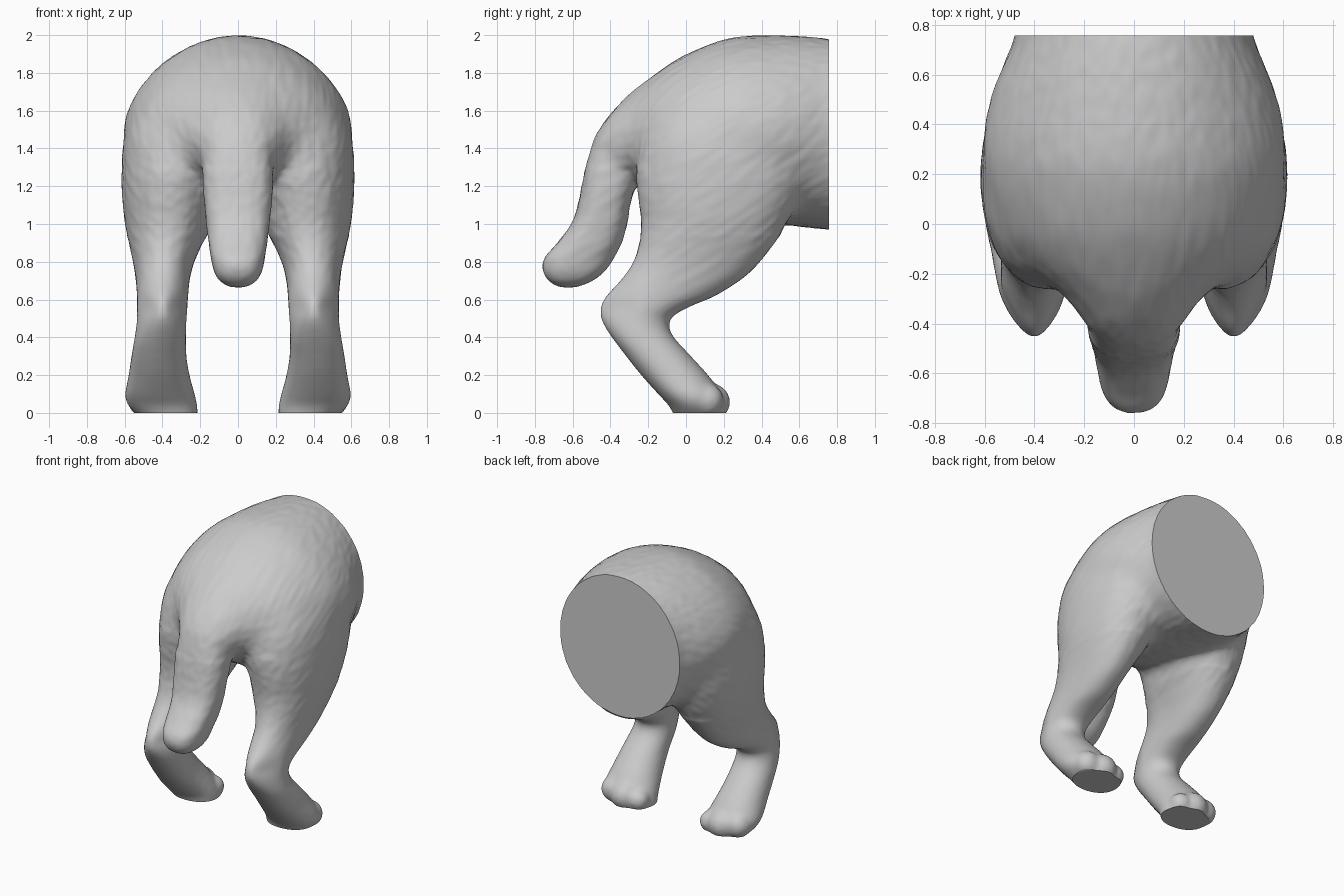
import bpy, bmesh
from math import sin, cos, pi
from mathutils import Vector, Matrix, noise

if "Cube" in bpy.data.objects:
    bpy.data.objects.remove(bpy.data.objects["Cube"])

SIDES, STEPS = 40, 5
bm = bmesh.new()


def smooth_path(rows):
    """Catmull-Rom interpolation of section rows."""
    out = []
    for i in range(len(rows) - 1):
        a, b, c, d = (rows[max(0, min(len(rows) - 1, i + k))] for k in (-1, 0, 1, 2))
        for s in range(STEPS):
            t = s / STEPS
            out.append([0.5 * (2 * q + (r - p) * t + (2 * p - 5 * q + 4 * r - u) * t * t
                               + (3 * q - p - 3 * r + u) * t ** 3)
                        for p, q, r, u in zip(a, b, c, d)])
    return out + [list(rows[-1])]


def loft(rows, place, side=1, power=1.0):
    """Skin ellipses given as (level, u min, u max, v min, v max)."""
    rings = []
    for h, u0, u1, v0, v1 in smooth_path(rows):
        ring = []
        for k in range(SIDES):
            a = 2 * pi * k / SIDES
            c, s = cos(a), sin(a)
            c = abs(c) ** power * (1 if c > 0 else -1)
            s = abs(s) ** power * (1 if s > 0 else -1)
            p = place(h, (u0 + u1) / 2 + (u1 - u0) / 2 * c, (v0 + v1) / 2 + (v1 - v0) / 2 * s)
            ring.append(bm.verts.new((p[0] * side, p[1], p[2])))
        rings.append(ring)
    faces = [bm.faces.new(rings[0]), bm.faces.new(rings[-1])]
    for a, b in zip(rings, rings[1:]):
        for k in range(SIDES):
            j = (k + 1) % SIDES
            faces.append(bm.faces.new((a[k], a[j], b[j], b[k])))
    bmesh.ops.recalc_face_normals(bm, faces=faces)


def along_y(h, u, v):
    # Torso narrows toward the spine, less so at the waist
    egg = .22 * max(0, min(1, (.76 - h) / .3))
    return (u * (1 - egg * max(0, v - 1.5)), h, v)


def along_z(h, u, v):
    return (u, v, h)


# Torso and rump: y, x range, z range
loft([(0.86, -.47, .47, .96, 1.972), (0.76, -.475, .475, .97, 1.982), (0.65, -.52, .52, .985, 1.995),
      (0.5, -.58, .58, 1.0, 2.0), (0.35, -.607, .607, 1.01, 2.0), (0.2, -.6, .6, 1.03, 1.98),
      (0.0, -.545, .545, 1.07, 1.9), (-.1, -.49, .49, 1.12, 1.84), (-.2, -.39, .39, 1.17, 1.77),
      (-.3, -.27, .27, 1.23, 1.69), (-.4, -.2, .2, 1.27, 1.59), (-.46, -.13, .13, 1.32, 1.5)], along_y)

# Tail: z, x range, y range
loft([(1.6, -.14, .14, -.38, -.15), (1.5, -.18, .18, -.465, -.17), (1.4, -.185, .185, -.505, -.2),
      (1.3, -.185, .185, -.53, -.24), (1.2, -.182, .182, -.55, -.27), (1.1, -.175, .175, -.57, -.3),
      (1.0, -.165, .165, -.605, -.315), (.9, -.152, .152, -.68, -.345), (.82, -.14, .14, -.75, -.385),
      (.75, -.125, .125, -.755, -.435), (.7, -.095, .095, -.725, -.5), (.668, -.04, .04, -.67, -.58)],
     along_z, power=.78)

# Hind legs, thigh to foot: z, x range, y range
leg = [(1.8, .1, .33, .1, .4), (1.7, .05, .46, -.08, .5), (1.5, .0, .59, -.215, .6),
       (1.3, .03, .615, -.26, .65), (1.15, .1, .612, -.25, .6), (1.0, .14, .596, -.235, .53),
       (.88, .2, .57, -.25, .45), (.78, .24, .55, -.29, .37), (.7, .257, .54, -.35, .28),
       (.62, .264, .535, -.425, .15), (.56, .267, .535, -.455, .01), (.5, .27, .537, -.45, -.08),
       (.42, .275, .545, -.405, -.075), (.3, .272, .565, -.315, .03), (.2, .255, .58, -.235, .12),
       (.1, .228, .598, -.145, .19), (.04, .215, .58, -.09, .2), (-.02, .215, .52, -.06, .19),
       (-.08, .22, .47, -.03, .17)]


def leg_place(h, u, v):
    # Heel tapers to a ridge behind the hock
    t = max(0, 1 - abs(h - .56) / .2) * max(0, min(1, (-.25 - v) / .2))
    return (.4 + (u - .4) * (1 - .5 * t), v, h)


for side in (1, -1):
    loft(leg, leg_place, side, .93)
    # Toes, mostly sunk into the foot
    for x, y, z, r in ((.29, .13, .05, .075), (.39, .135, .06, .1), (.495, .11, .07, .09)):
        bmesh.ops.create_icosphere(bm, subdivisions=3, radius=r,
                                   matrix=Matrix.Translation((x * side, y, z)))

raw = bpy.data.meshes.new("parts")
bm.to_mesh(raw)
bm.free()
source = bpy.data.objects.new("parts", raw)
bpy.context.collection.objects.link(source)

# Fuse all parts into one skin
fuse = source.modifiers.new("fuse", 'REMESH')
fuse.mode, fuse.voxel_size = 'VOXEL', .0135
soft = source.modifiers.new("soften", 'SMOOTH')
soft.factor, soft.iterations = .5, 14
graph = bpy.context.evaluated_depsgraph_get()
skin = bpy.data.meshes.new_from_object(source.evaluated_get(graph))
bpy.data.objects.remove(source)

# Blend thighs into torso
bm = bmesh.new()
bm.from_mesh(skin)
blend = [v for v in bm.verts if v.co.z > .95 and (v.co.y > -.2 or v.co.z > 1.3)]
for i in range(60):
    bmesh.ops.smooth_vert(bm, verts=blend, factor=.5,
                          use_axis_x=True, use_axis_y=True, use_axis_z=True)

# Light fur ridges fading toward the hocks, then flat cuts at the waist and soles
bm.normal_update()
moves = []
for v in bm.verts:
    p = v.co
    flow = Vector((p.x * 26, (p.y + p.z * .6) * 5, (p.z - p.y * .6) * 22))
    fade = max(0, min(1, (p.z - .6) / .3))
    moves.append((v, v.normal * fade * (.003 + .003 * noise.noise(flow))))
for v, d in moves:
    v.co += d
for point, normal in (((0, .757, 0), (0, 1, 0)), ((0, 0, .003), (0, 0, -1))):
    cut = bmesh.ops.bisect_plane(bm, geom=bm.verts[:] + bm.edges[:] + bm.faces[:],
                                 plane_co=point, plane_no=normal, clear_outer=True)
    rim = [e for e in cut["geom_cut"] if isinstance(e, bmesh.types.BMEdge)]
    bmesh.ops.holes_fill(bm, edges=rim, sides=0)
bmesh.ops.translate(bm, verts=bm.verts, vec=(0, 0, -.003))
bmesh.ops.recalc_face_normals(bm, faces=bm.faces)
bm.to_mesh(skin)
bm.free()

body = bpy.data.objects.new("hindquarters", skin)
bpy.context.collection.objects.link(body)
bpy.context.view_layer.objects.active = body
body.select_set(True)
bpy.ops.object.shade_smooth_by_angle(angle=.7)
